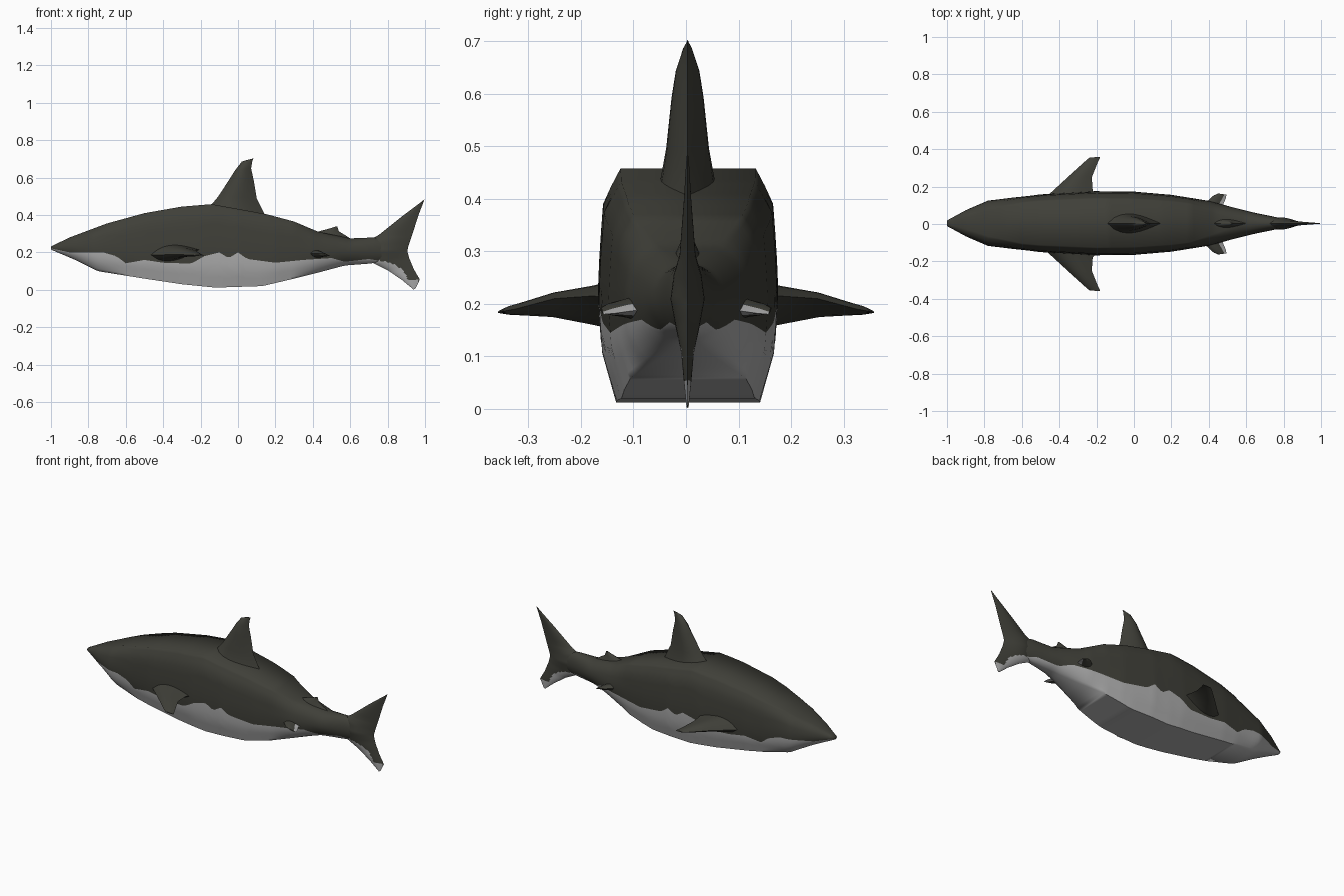
import bpy, bmesh, math
from mathutils import Vector

if "Cube" in bpy.data.objects:
    bpy.data.objects.remove(bpy.data.objects["Cube"])


def material(name, rgb):
    m = bpy.data.materials.new(name)
    m.diffuse_color = (*rgb, 1)
    m.use_nodes = True
    m.node_tree.nodes["Principled BSDF"].inputs["Base Color"].default_value = m.diffuse_color
    return m


DARK = material("dark grey back", (0.05, 0.05, 0.04))
PALE = material("pale grey belly", (0.42, 0.42, 0.42))


def interp(pts, x):
    if x <= pts[0][0]:
        return pts[0][1]
    for (x0, a), (x1, b) in zip(pts, pts[1:]):
        if x <= x1:
            return a + (b - a) * (x - x0) / (x1 - x0)
    return pts[-1][1]


# Side and plan outlines of the body, and the wavy colour line
TOP = [(-1, .232), (-.9, .28), (-.7, .355), (-.5, .41), (-.3, .445), (-.14, .458), (.15, .405),
       (.3, .365), (.43, .31), (.6, .275), (.73, .28), (.86, .25)]
BOTTOM = [(-1, .215), (-.87, .16), (-.75, .10), (-.5, .06), (-.3, .03), (-.12, .012),
          (.13, .02), (.3, .06), (.42, .09), (.57, .13), (.7, .14), (.86, .16)]
WIDTH = [(-1, .015), (-.9, .07), (-.78, .122), (-.5, .155), (-.2, .172), (0, .17), (.2, .152),
         (.4, .12), (.55, .08), (.65, .055), (.75, .035), (.86, .008)]
LINE = [(-1, .222), (-.9, .2), (-.72, .2), (-.65, .18), (-.6, .142), (-.5, .16), (-.4, .145),
        (-.25, .14), (-.18, .18), (-.1, .2), (-.05, .17), (0, .2), (.05, .165), (.2, .145),
        (.35, .16), (.5, .17), (.57, .15), (.7, .165), (.82, .145), (.88, .11), (.91, .05)]
SECTION = [(0, .80), (.22, .96), (.45, 1), (.65, .98), (.86, .94), (1, .75)]
ROUND = [(-1, .6), (-.6, 0), (.3, 0), (.6, .9)]


def finish(bm, name, angle=70):
    bmesh.ops.remove_doubles(bm, verts=bm.verts, dist=1e-5)
    bmesh.ops.recalc_face_normals(bm, faces=bm.faces)
    me = bpy.data.meshes.new(name)
    bm.to_mesh(me)
    bm.free()
    me.materials.append(DARK)
    me.materials.append(PALE)
    ob = bpy.data.objects.new(name, me)
    bpy.context.collection.objects.link(ob)
    bpy.ops.object.select_all(action='DESELECT')
    ob.select_set(True)
    bpy.context.view_layer.objects.active = ob
    bpy.ops.object.shade_smooth_by_angle(angle=math.radians(angle))
    return ob


def loft(bm, rings, rule):
    loops = [[bm.verts.new(p) for p in r] for r in rings]
    n = len(loops[0])
    faces = [bm.faces.new((a[i], a[(i + 1) % n], b[(i + 1) % n], b[i]))
             for a, b in zip(loops, loops[1:]) for i in range(n)]
    for k, f in enumerate(faces):
        f.material_index = rule(k % n, f.calc_center_median())
    for r in (loops[0], loops[-1]):
        bm.faces.new(r)


# Body: boxy rounded sections with one edge loop along the colour line
def body_ring(x):
    lo, hi, w = interp(BOTTOM, x), interp(TOP, x), interp(WIDTH, x)
    h = hi - lo
    mid = min(max(interp(LINE, x), lo + .03 * h), hi - .1 * h)
    zs = [lo + (mid - lo) * f for f in (0, .12, .3, .5, .75, 1)]
    zs += [mid + (hi - mid) * f for f in (.2, .4, .6, .75, .87, .95, 1)]
    side = []
    for z in zs:
        t = (z - lo) / h
        e = interp(ROUND, x)
        oval = max(.1, math.sqrt(max(0, 1 - (2 * t - 1) ** 2)))
        side.append((w * ((1 - e) * interp(SECTION, t) + e * oval), z))
    return ([Vector((x, y + .004, z)) for y, z in side] +
            [Vector((x, -y + .004, z)) for y, z in reversed(side)])


bm = bmesh.new()
loft(bm, [body_ring(-1 + i * .02) for i in range(94)],
     lambda i, c: 1 if i < 5 or i > 19 else 0)
finish(bm, "body")


# Fins: stations of (lead point, trail point, half thickness), lens-shaped in section
def fin(name, stations, axis, rule, steps=1, chord=8):
    axis = Vector(axis)
    rings = []
    for j in range((len(stations) - 1) * steps + 1):
        k = min(j // steps, len(stations) - 2)
        f = j / steps - k
        (a0, b0, t0), (a1, b1, t1) = stations[k], stations[k + 1]
        a, b = Vector(a0).lerp(a1, f), Vector(b0).lerp(b1, f)
        t = t0 + (t1 - t0) * f
        prof = [(u / chord, t * 1.02 * math.sin(math.pi * (u / chord) ** .75))
                for u in range(chord + 1)]
        ring = [a.lerp(b, u) + axis * h for u, h in prof]
        ring += [a.lerp(b, u) - axis * h for u, h in prof[-2:0:-1]]
        rings.append(ring)
    bm = bmesh.new()
    loft(bm, rings, rule)
    return finish(bm, name, 60)


def upright(rows):
    return [((x0, .003, z0), (x1, .003, z1), t) for x0, z0, x1, z1, t in rows]


def all_dark(i, c):
    return 0


fin("dorsal_fin", upright([(-.19, .40, .17, .36, .07), (-.14, .458, .14, .41, .05),
                           (-.105, .50, .10, .49, .04), (-.04, .60, .085, .58, .03),
                           (-.015, .64, .07, .65, .022), (.02, .685, .077, .69, .008),
                           (.04, .692, .083, .703, .002)]), (0, 1, 0), all_dark)
fin("rear_dorsal_fin", upright([(.40, .29, .62, .26, .03), (.43, .312, .585, .285, .02),
                                (.48, .325, .54, .312, .012), (.515, .336, .53, .34, .003)]),
    (0, 1, 0), all_dark)
fin("tail_fin", upright([(.99, .478, .997, .483, .002), (.88, .395, .965, .40, .007),
                         (.755, .295, .93, .29, .015), (.71, .27, .91, .23, .026),
                         (.70, .21, .905, .208, .032), (.72, .145, .915, .17, .022),
                         (.80, .105, .94, .11, .012), (.88, .05, .972, .055, .007),
                         (.938, .002, .95, .008, .002)]), (0, 1, 0),
    lambda i, c: 1 if c.z < interp(LINE, c.x) else 0, steps=5, chord=14)

# Paired fins on both sides
for side, s in (("left", 1), ("right", -1)):
    fin("pectoral_fin_" + side,
        [((-.50, s * .12, .19), (-.16, s * .12, .21), .05),
         ((-.44, s * .172, .185), (-.22, s * .178, .215), .036),
         ((-.35, s * .255, .19), (-.225, s * .25, .21), .022),
         ((-.25, s * .345, .186), (-.195, s * .325, .19), .008),
         ((-.235, s * .356, .185), (-.18, s * .358, .184), .002)], (0, 0, 1), all_dark)
    fin("pelvic_fin_" + side,
        [((.35, s * .08, .19), (.50, s * .07, .19), .025),
         ((.39, s * .12, .195), (.475, s * .10, .187), .018),
         ((.425, s * .152, .195), (.49, s * .135, .182), .01),
         ((.45, s * .163, .193), (.495, s * .157, .18), .003)], (0, 0, 1),
        lambda i, c: 1 if 5 < i < 10 else 0)
